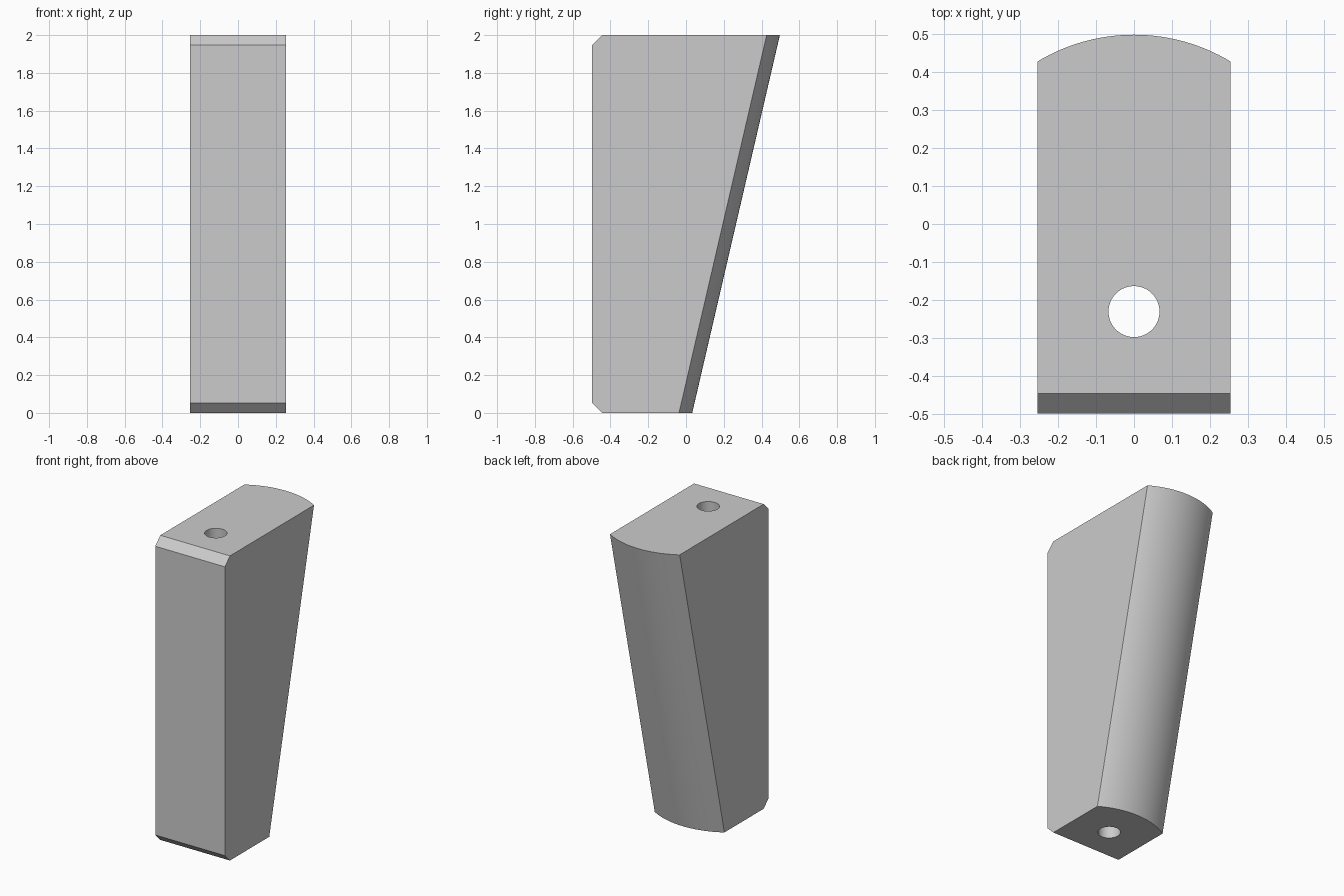
import bpy, bmesh, math

cube = bpy.data.objects.get("Cube")
if cube:
    bpy.data.objects.remove(cube, do_unlink=True)

HALF_W, HEIGHT, FRONT, CHAMFER = 0.253, 2.0, -0.497, 0.052
BACK_LOW, BACK_HIGH, SAGITTA = -0.037, 0.427, 0.07   # back corner depth, bulge
HOLE_Y, HOLE_R = -0.23, 0.067
ARC_STEPS = 32

grey = bpy.data.materials.new("plain grey")
grey.use_nodes = True
colour = (0.6, 0.6, 0.6, 1)
grey.diffuse_color = colour
grey.node_tree.nodes["Principled BSDF"].inputs["Base Color"].default_value = colour


def outline(z, front):
    """Horizontal section: straight front and sides, rounded back."""
    back = BACK_LOW + (BACK_HIGH - BACK_LOW) * z / HEIGHT
    radius = (HALF_W ** 2 + SAGITTA ** 2) / (2 * SAGITTA)
    spread = math.asin(HALF_W / radius)
    points = [(-HALF_W, front, z), (HALF_W, front, z)]
    for i in range(ARC_STEPS + 1):
        a = spread * (1 - 2 * i / ARC_STEPS)
        points.append((radius * math.sin(a), back + SAGITTA - radius * (1 - math.cos(a)), z))
    return points


# Tapered block with chamfered front edges and a sloping rounded back
bm = bmesh.new()
levels = [(0, FRONT + CHAMFER), (CHAMFER, FRONT),
          (HEIGHT - CHAMFER, FRONT), (HEIGHT, FRONT + CHAMFER)]
rings = [[bm.verts.new(p) for p in outline(*level)] for level in levels]
for low, high in zip(rings, rings[1:]):
    for i in range(len(low)):
        j = (i + 1) % len(low)
        bm.faces.new((low[i], low[j], high[j], high[i]))
bm.faces.new(rings[0][::-1])
bm.faces.new(rings[-1])
bmesh.ops.recalc_face_normals(bm, faces=bm.faces)
mesh = bpy.data.meshes.new("tapered_block")
bm.to_mesh(mesh)
bm.free()
mesh.materials.append(grey)
block = bpy.data.objects.new("tapered_block", mesh)
bpy.context.collection.objects.link(block)

# Vertical through hole
bpy.ops.mesh.primitive_cylinder_add(vertices=48, radius=HOLE_R, depth=HEIGHT + 1,
                                    location=(0, HOLE_Y, HEIGHT / 2))
cutter = bpy.context.object
cutter.name = "hole_cutter"
cutter.hide_render = True
cutter.data.materials.append(grey)
cut = block.modifiers.new("through_hole", "BOOLEAN")
cut.operation = "DIFFERENCE"
cut.solver = "EXACT"
cut.object = cutter

bpy.ops.object.select_all(action="DESELECT")
block.select_set(True)
bpy.context.view_layer.objects.active = block
bpy.ops.object.modifier_apply(modifier=cut.name)
bpy.data.objects.remove(cutter, do_unlink=True)
bpy.ops.object.shade_smooth_by_angle(angle=math.radians(30))
